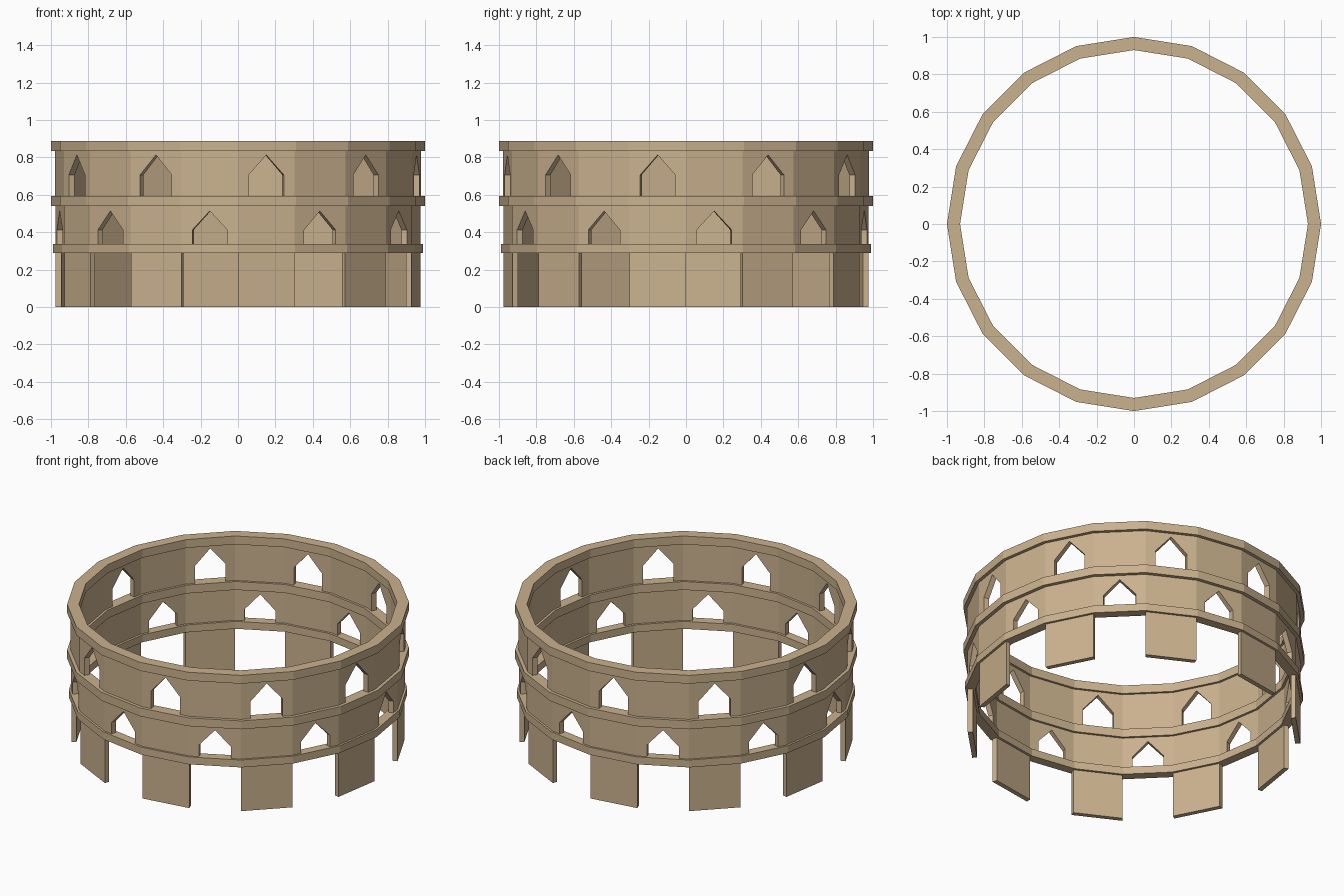
import bpy, bmesh
from math import sin, cos, pi
from mathutils import Vector

if "Cube" in bpy.data.objects:
    bpy.data.objects.remove(bpy.data.objects["Cube"])

N = 20
mat = bpy.data.materials.new("sandstone")
mat.diffuse_color = (0.59, 0.44, 0.27, 1)
mat.use_nodes = True
mat.node_tree.nodes["Principled BSDF"].inputs["Base Color"].default_value = mat.diffuse_color


def corner(k):
    a = -pi / 2 + 2 * pi * k / N
    return Vector((cos(a), sin(a), 0))


def finish(bm, name):
    bmesh.ops.remove_doubles(bm, verts=bm.verts, dist=1e-5)
    bmesh.ops.recalc_face_normals(bm, faces=bm.faces)
    me = bpy.data.meshes.new(name)
    bm.to_mesh(me)
    bm.free()
    me.materials.append(mat)
    ob = bpy.data.objects.new(name, me)
    bpy.context.collection.objects.link(ob)


def panel(bm, k, outline, r_out, r_in, closed=False):
    """Extrude an outline (fraction along the side, height) through the wall."""
    def layer(r):
        return [bm.verts.new(corner(k).lerp(corner(k + 1), t) * r + Vector((0, 0, z)))
                for t, z in outline]
    a, b = layer(r_out), layer(r_in)
    bm.faces.new(a)
    bm.faces.new(b[::-1])
    n = len(a)
    for i in range(n):
        j = (i + 1) % n
        # panel ends inside the continuous wall stay open so neighbours join
        inner_end = outline[i][0] == outline[j][0] and outline[i][0] in (0, 1)
        if closed or not inner_end:
            bm.faces.new((a[i], b[i], b[j], a[j]))


def rect(z0, z1):
    return [(0, z0), (1, z0), (1, z1), (0, z1)]


def ring(name, r_out, r_in, z0, z1):
    bm = bmesh.new()
    for k in range(N):
        panel(bm, k, rect(z0, z1), r_out, r_in)
    finish(bm, name)


def arcade(name, parity, r_out, r_in, z0, z1, shoulder, apex):
    bm = bmesh.new()
    l, r = 0.19, 0.81
    for k in range(N):
        if k % 2 == parity:   # two halves around a pointed window
            panel(bm, k, [(0, z0), (l, z0), (l, shoulder), (0.5, apex), (r, shoulder),
                          (r, z0), (1, z0), (1, z1), (0, z1)], r_out, r_in)
        else:
            panel(bm, k, rect(z0, z1), r_out, r_in)
    finish(bm, name)


# ground-level piers on every other side
bm = bmesh.new()
for k in range(0, N, 2):
    panel(bm, k, rect(0, 0.29), 0.975, 0.945, closed=True)
finish(bm, "piers")

# windowed storeys, windows staggered between levels
arcade("lower_wall", 1, 0.977, 0.945, 0.337, 0.54, 0.412, 0.513)
arcade("upper_wall", 0, 0.979, 0.945, 0.594, 0.834, 0.706, 0.813)

# projecting cornice bands
ring("lower_band", 0.99, 0.93, 0.289, 0.337)
ring("middle_band", 1.0, 0.93, 0.54, 0.594)
ring("top_band", 1.0, 0.93, 0.834, 0.888)
